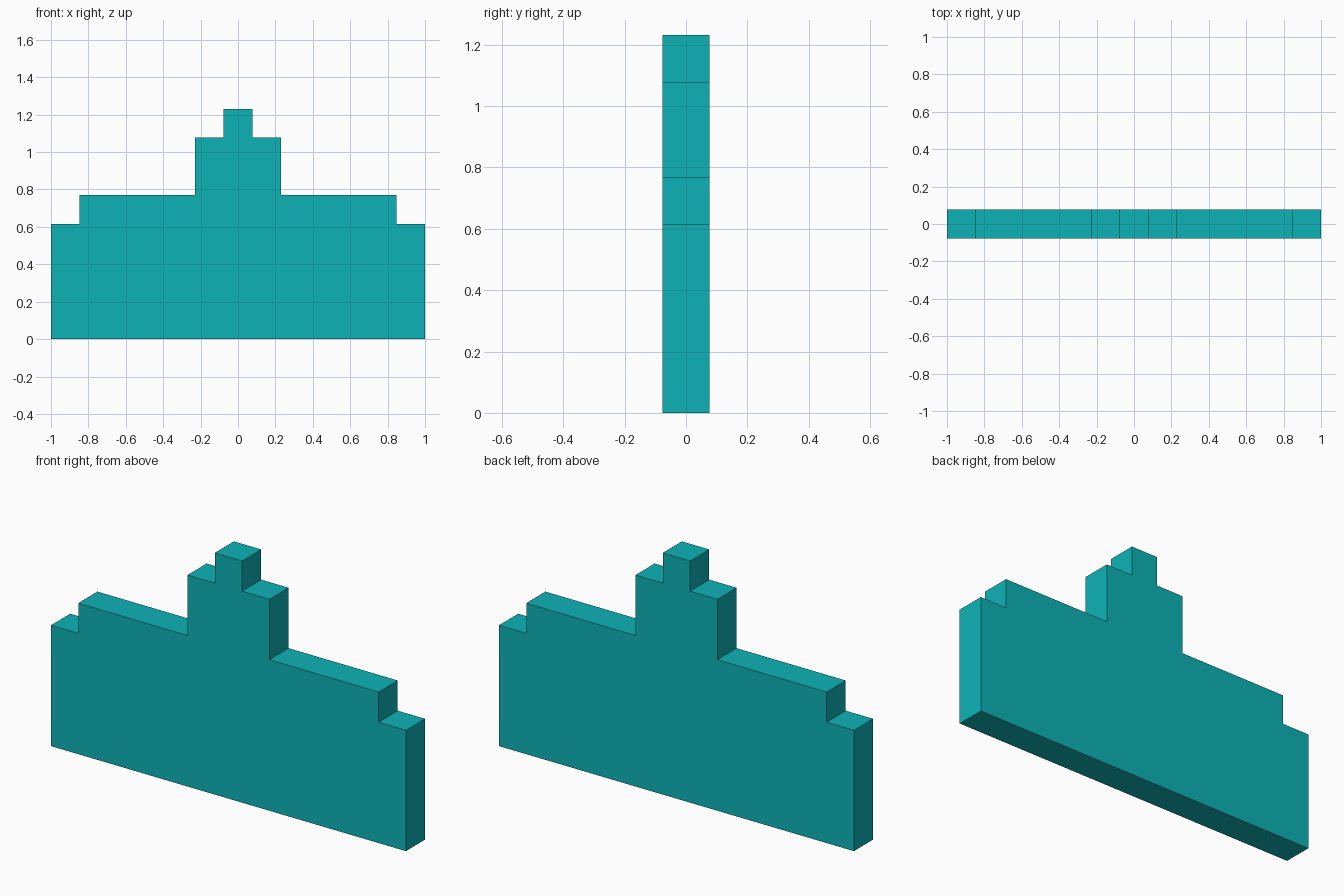
import bpy
import bmesh

if "Cube" in bpy.data.objects:
    bpy.data.objects.remove(bpy.data.objects["Cube"])

U = 2 / 13  # one block of the 13-block-wide silhouette

# Right half of the stepped outline, in blocks (x, z), bottom to top
half = [(6.5, 0), (6.5, 4), (5.5, 4), (5.5, 5), (1.5, 5), (1.5, 7), (0.5, 7), (0.5, 8)]
outline = half + [(-x, z) for x, z in reversed(half)]

# Stepped turret body: mirrored outline extruded one block deep
bm = bmesh.new()
front = bm.faces.new([bm.verts.new((x * U, -U / 2, z * U)) for x, z in outline])
extruded = bmesh.ops.extrude_face_region(bm, geom=[front], use_keep_orig=True)
back_verts = [g for g in extruded["geom"] if isinstance(g, bmesh.types.BMVert)]
bmesh.ops.translate(bm, verts=back_verts, vec=(0, U, 0))
bmesh.ops.recalc_face_normals(bm, faces=bm.faces)

mesh = bpy.data.meshes.new("stepped_turret")
bm.to_mesh(mesh)
bm.free()
turret = bpy.data.objects.new("stepped_turret", mesh)
bpy.context.collection.objects.link(turret)

# Teal finish
teal = bpy.data.materials.new("teal")
teal.diffuse_color = (0.004, 0.45, 0.47, 1)
teal.use_nodes = True
teal.node_tree.nodes["Principled BSDF"].inputs["Base Color"].default_value = teal.diffuse_color
mesh.materials.append(teal)
